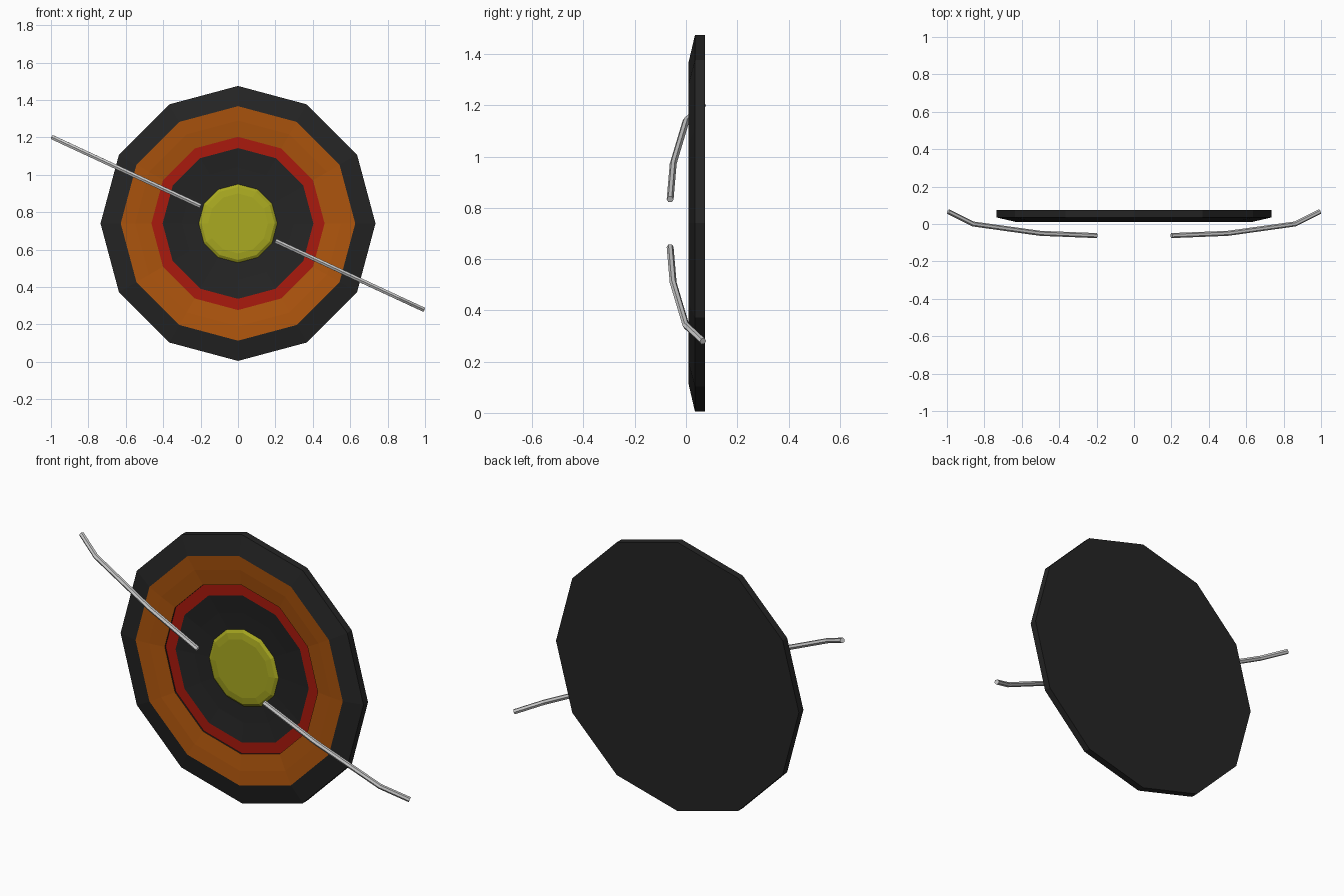
import bpy, bmesh
from math import sin, cos, pi

if "Cube" in bpy.data.objects:
    bpy.data.objects.remove(bpy.data.objects["Cube"])

CZ = 0.74     # height of the disc centre
SIDES = 12


def material(name, rgb):
    m = bpy.data.materials.new(name)
    m.diffuse_color = (*rgb, 1)
    m.use_nodes = True
    m.node_tree.nodes["Principled BSDF"].inputs["Base Color"].default_value = m.diffuse_color
    return m


black = material("black", (0.018, 0.018, 0.018))
orange = material("orange", (0.42, 0.09, 0.004))
red = material("red", (0.40, 0.010, 0.004))
yellow = material("yellow", (0.40, 0.40, 0.015))


def lathe(name, profile, mat, cap_start=False, cap_end=False):
    """Spin (radius, y) points, listed from the back/outside inward, about the y axis."""
    bm = bmesh.new()
    rings = [[bm.verts.new((r * cos(2 * pi * i / SIDES), y, CZ + r * sin(2 * pi * i / SIDES)))
              for i in range(SIDES)] for r, y in profile]
    for a, b in zip(rings, rings[1:]):
        for i in range(SIDES):
            j = (i + 1) % SIDES
            bm.faces.new((a[i], a[j], b[j], b[i]))
    if cap_start:
        bm.faces.new(rings[0][::-1])
    if cap_end:
        bm.faces.new(rings[-1])
    mesh = bpy.data.meshes.new(name)
    bm.to_mesh(mesh)
    bm.free()
    mesh.materials.append(mat)
    ob = bpy.data.objects.new(name, mesh)
    bpy.context.collection.objects.link(ob)


# Casing: flat back, short wall, bevelled front rim
lathe("casing", [(0.735, 0.074), (0.735, 0.035), (0.627, 0.01)], black, cap_start=True)
# Shallow dished rings stepping inward
lathe("outer_cone", [(0.627, 0.01), (0.55, 0.016), (0.463, 0.028)], orange)
lathe("step_wall", [(0.463, 0.028), (0.463, 0.036)], black)
lathe("red_ring", [(0.463, 0.036), (0.403, 0.036)], red)
lathe("inner_cone", [(0.403, 0.036), (0.30, 0.049), (0.20, 0.057)], black)
# Raised centre dome
lathe("centre_dome", [(0.20, 0.057), (0.21, 0.051), (0.195, 0.041), (0.16, 0.036)],
      yellow, cap_end=True)

# Two bent wires, the second a half turn of the first about the disc axis
PATH = [(-0.20, -0.062), (-0.50, -0.05), (-0.86, 0.0), (-0.993, 0.066)]
for name, s in (("left_wire", 1), ("right_wire", -1)):
    curve = bpy.data.curves.new(name, "CURVE")
    curve.dimensions = "3D"
    curve.bevel_depth = 0.0135
    curve.bevel_resolution = 1
    curve.use_fill_caps = True
    spline = curve.splines.new("POLY")
    spline.points.add(len(PATH) - 1)
    for p, (x, y) in zip(spline.points, PATH):
        p.co = (s * x, y, CZ - s * x * 0.464, 1)
    spline.use_smooth = False
    ob = bpy.data.objects.new(name, curve)
    bpy.context.collection.objects.link(ob)
    bpy.ops.object.select_all(action="DESELECT")
    ob.select_set(True)
    bpy.context.view_layer.objects.active = ob
    bpy.ops.object.convert(target="MESH")
